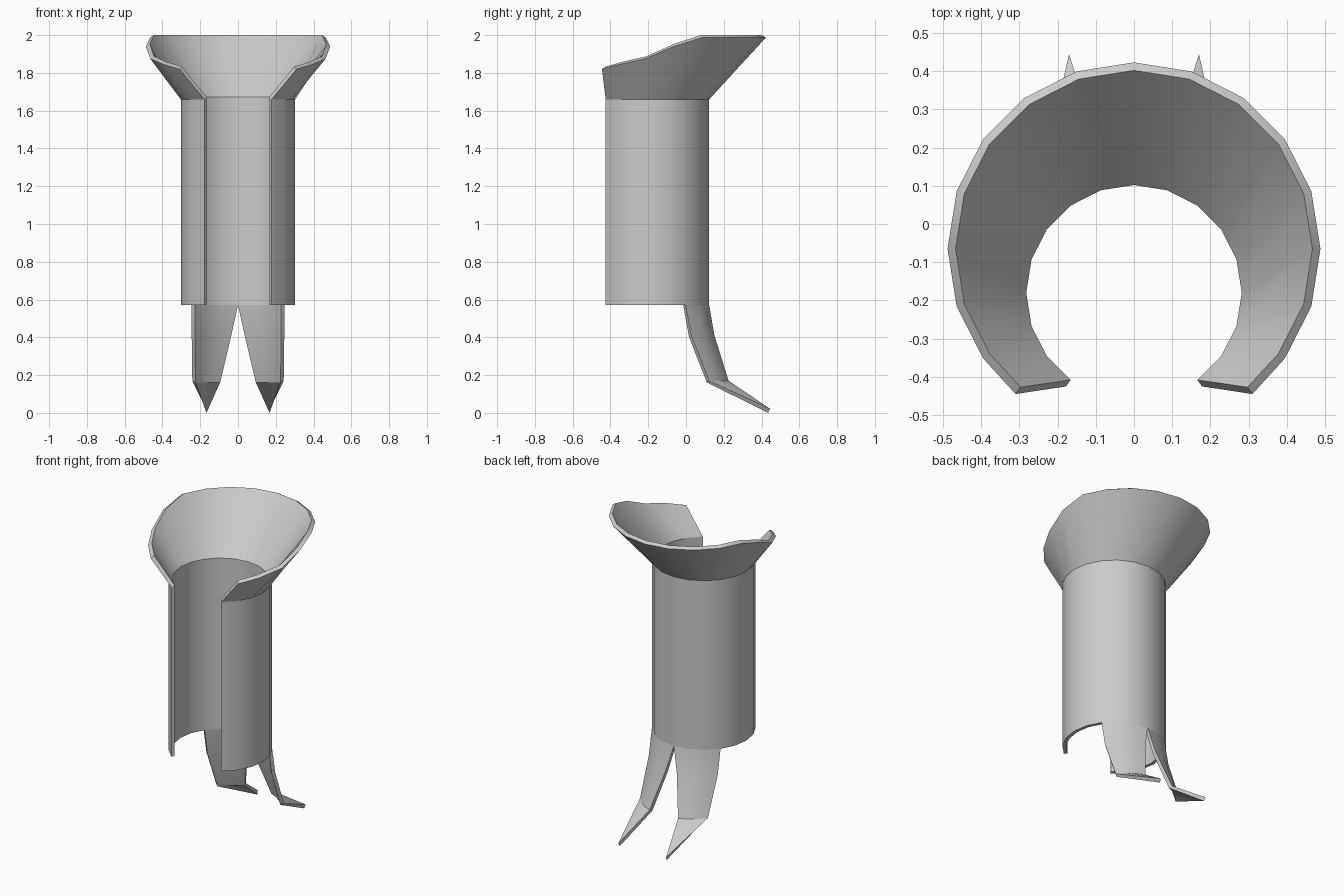
import bpy, bmesh
from math import sin, cos, radians

if "Cube" in bpy.data.objects:
    bpy.data.objects.remove(bpy.data.objects["Cube"])

R_OUT, R_IN, CY = 0.303, 0.282, -0.18        # tube radii and axis position
ANGLES = [-54 + 18 * i for i in range(17)]   # 20-sided ring with a front gap


def pt(a, r, cy, z):
    return (r * cos(radians(a)), cy + r * sin(radians(a)), z)


def shell(name, outer, inner, bottom=(), top=()):
    """Thick sheet from two grids (rows go up, columns counter-clockwise)."""
    bm = bmesh.new()
    o = [[bm.verts.new(p) for p in row] for row in outer]
    i = [[bm.verts.new(p) for p in row] for row in inner]
    nr, nc = len(o) - 1, len(o[0]) - 1
    face = bm.faces.new
    for r in range(nr):
        for c in range(nc):
            face((o[r][c], o[r][c + 1], o[r + 1][c + 1], o[r + 1][c]))
            face((i[r][c], i[r + 1][c], i[r + 1][c + 1], i[r][c + 1]))
        face((o[r][0], o[r + 1][0], i[r + 1][0], i[r][0]))
        face((o[r + 1][nc], o[r][nc], i[r][nc], i[r + 1][nc]))
    for c in bottom:
        face((o[0][c + 1], o[0][c], i[0][c], i[0][c + 1]))
    for c in top:
        face((o[nr][c], o[nr][c + 1], i[nr][c + 1], i[nr][c]))
    bmesh.ops.remove_doubles(bm, verts=bm.verts, dist=1e-5)
    me = bpy.data.meshes.new(name)
    bm.to_mesh(me)
    bm.free()
    ob = bpy.data.objects.new(name, me)
    bpy.context.collection.objects.link(ob)
    bpy.ops.object.select_all(action='DESELECT')
    ob.select_set(True)
    bpy.context.view_layer.objects.active = ob
    bpy.ops.object.shade_smooth_by_angle(angle=radians(30))
    return ob


def ring(r, z):
    return [pt(a, r, CY, z) for a in ANGLES]


# Open-fronted tube; its lower edge is left uncapped where the claws join
shell("tube", [ring(R_OUT, 0.57), ring(R_OUT, 1.66)],
      [ring(R_IN, 0.57), ring(R_IN, 1.672)],
      bottom=[c for c in range(16) if c < 5 or c > 10])

# Flared collar, dropping toward the front
DROP = {-54: 1.82, -36: 1.845, -18: 1.875, 0: 1.94}


def rim(r, dz, tip):
    row = []
    for a in ANGLES:
        k = a if a <= 90 else 180 - a
        p = pt(a, r, -0.065, DROP.get(k, 1.987) + dz)
        if k == -54:
            p = (tip[0] if a < 90 else -tip[0], tip[1], p[2])
        row.append(p)
    return row


shell("flared_collar",
      [ring(R_OUT, 1.66), rim(0.488, 0, (0.31, -0.445))],
      [ring(R_IN, 1.672), rim(0.467, 0.013, (0.297, -0.427))],
      top=range(16))

# Curved pointed claws: (height, backward shift, first angle, last angle)
ROWS = [(0.17, 0.12, 37, 70.5), (0.41, 0.03, 36, 82.4), (0.57, 0, 36, 90)]


def claw_grid(r, tip, dz):
    grid = [[tip] * 4]
    for z, dy, a0, a1 in ROWS:
        d = dz if z < 0.5 else 0
        grid.append([pt(a0 + (a1 - a0) * k / 3, r, CY + dy, z + d)
                     for k in range(4)])
    return grid


claw = shell("claws", claw_grid(R_OUT, (0.17, 0.445, 0.022), 0),
             claw_grid(R_IN, (0.167, 0.435, 0.0), -0.008))
claw.modifiers.new("mirror", 'MIRROR').use_mirror_merge = False
